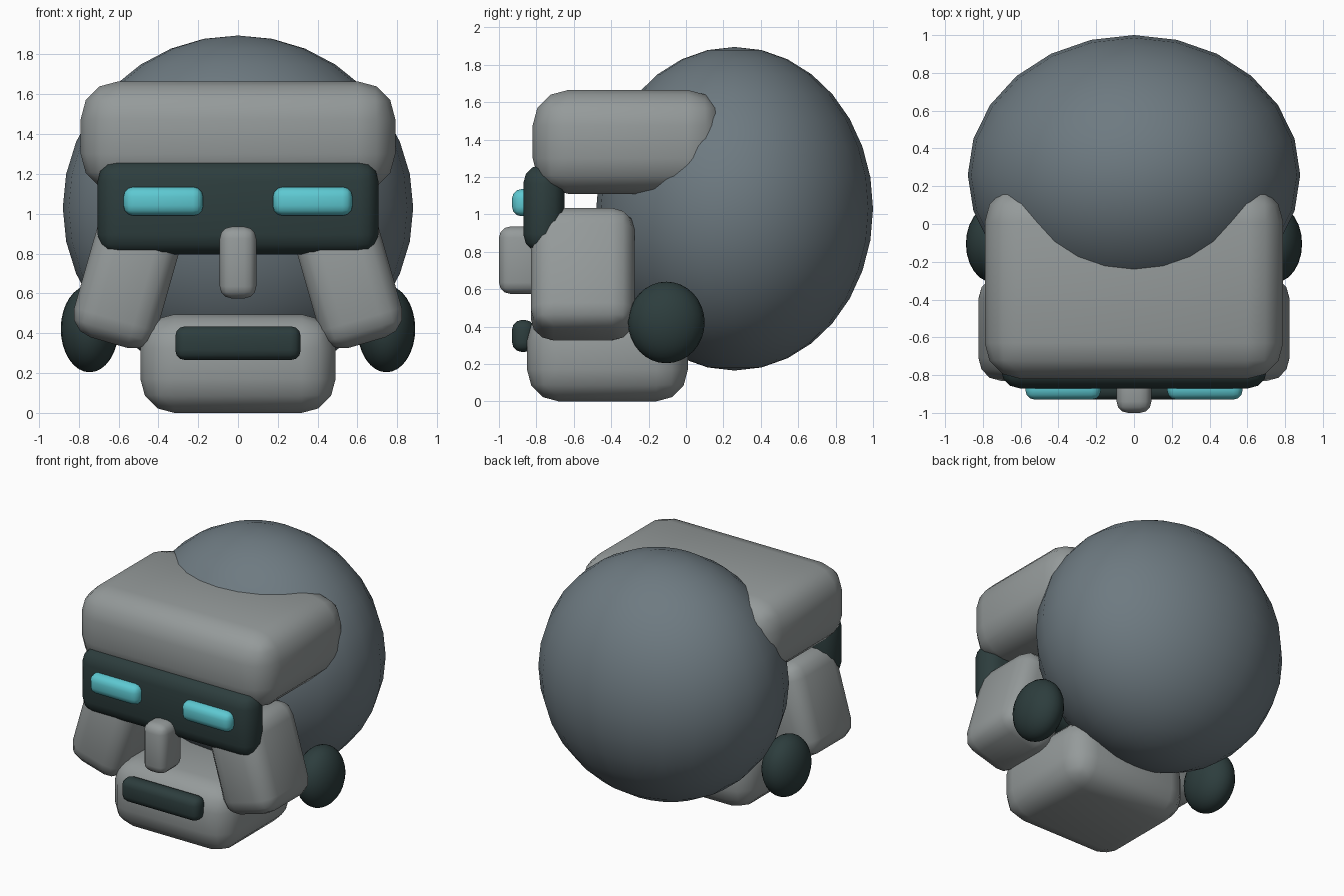
import bpy
import math

cube = bpy.data.objects.get("Cube")
if cube:
    bpy.data.objects.remove(cube, do_unlink=True)


def material(name, colour):
    mat = bpy.data.materials.new(name)
    mat.use_nodes = True
    mat.diffuse_color = (*colour, 1)
    bsdf = next(n for n in mat.node_tree.nodes if n.type == 'BSDF_PRINCIPLED')
    bsdf.inputs["Base Color"].default_value = (*colour, 1)
    return mat


slate = material("slate grey", (0.155, 0.195, 0.22))
stone = material("light stone grey", (0.30, 0.325, 0.325))
dark = material("dark teal grey", (0.026, 0.047, 0.047))
cyan = material("bright cyan", (0.11, 0.58, 0.64))


def finish(name, mat):
    obj = bpy.context.object
    obj.name = name
    obj.data.materials.append(mat)
    bpy.ops.object.transform_apply(location=False, rotation=False, scale=True)
    return obj


def block(name, mat, low, high, radius, tilt=0):
    """Rounded box between two corners, tilted about the y axis."""
    centre = [(a + b) / 2 for a, b in zip(low, high)]
    bpy.ops.mesh.primitive_cube_add(size=1, location=centre, rotation=(0, tilt, 0))
    bpy.context.object.scale = [b - a for a, b in zip(low, high)]
    obj = finish(name, mat)
    bevel = obj.modifiers.new("rounding", 'BEVEL')
    bevel.width = radius
    bevel.segments = 3
    bevel.limit_method = 'NONE'
    bpy.ops.object.modifier_apply(modifier=bevel.name)
    bpy.ops.object.shade_smooth_by_angle(angle=math.radians(60))


def ball(name, mat, centre, radii):
    bpy.ops.mesh.primitive_uv_sphere_add(segments=24, ring_count=16, location=centre)
    bpy.context.object.scale = radii
    finish(name, mat)
    bpy.ops.object.shade_smooth_by_angle(angle=math.radians(60))


# Skull, brow and jaw
ball("skull", slate, (0, 0.26, 1.03), (0.88, 0.74, 0.865))
block("brow", stone, (-0.79, -0.82, 1.11), (0.79, 0.2, 1.665), 0.19)
block("jaw", stone, (-0.49, -0.85, 0), (0.49, 0.01, 0.495), 0.17)

# Face details
block("visor", dark, (-0.705, -0.87, 0.795), (0.705, -0.65, 1.265), 0.1)
block("nose", stone, (-0.092, -1, 0.575), (0.092, -0.76, 0.935), 0.06)
block("mouth", dark, (-0.315, -0.93, 0.265), (0.315, -0.81, 0.435), 0.05)

# Paired parts
for side, s in (("left", 1), ("right", -1)):
    block(side + "_eye", cyan, (s * 0.375 - 0.2, -0.93, 0.99),
          (s * 0.375 + 0.2, -0.81, 1.135), 0.05)
    block(side + "_cheek", stone, (s * 0.555 - 0.215, -0.83, 0.34),
          (s * 0.555 + 0.215, -0.275, 1.02), 0.12, -s * math.radians(16))
    ball(side + "_ear", dark, (s * 0.745, -0.105, 0.422), (0.145, 0.205, 0.218))
